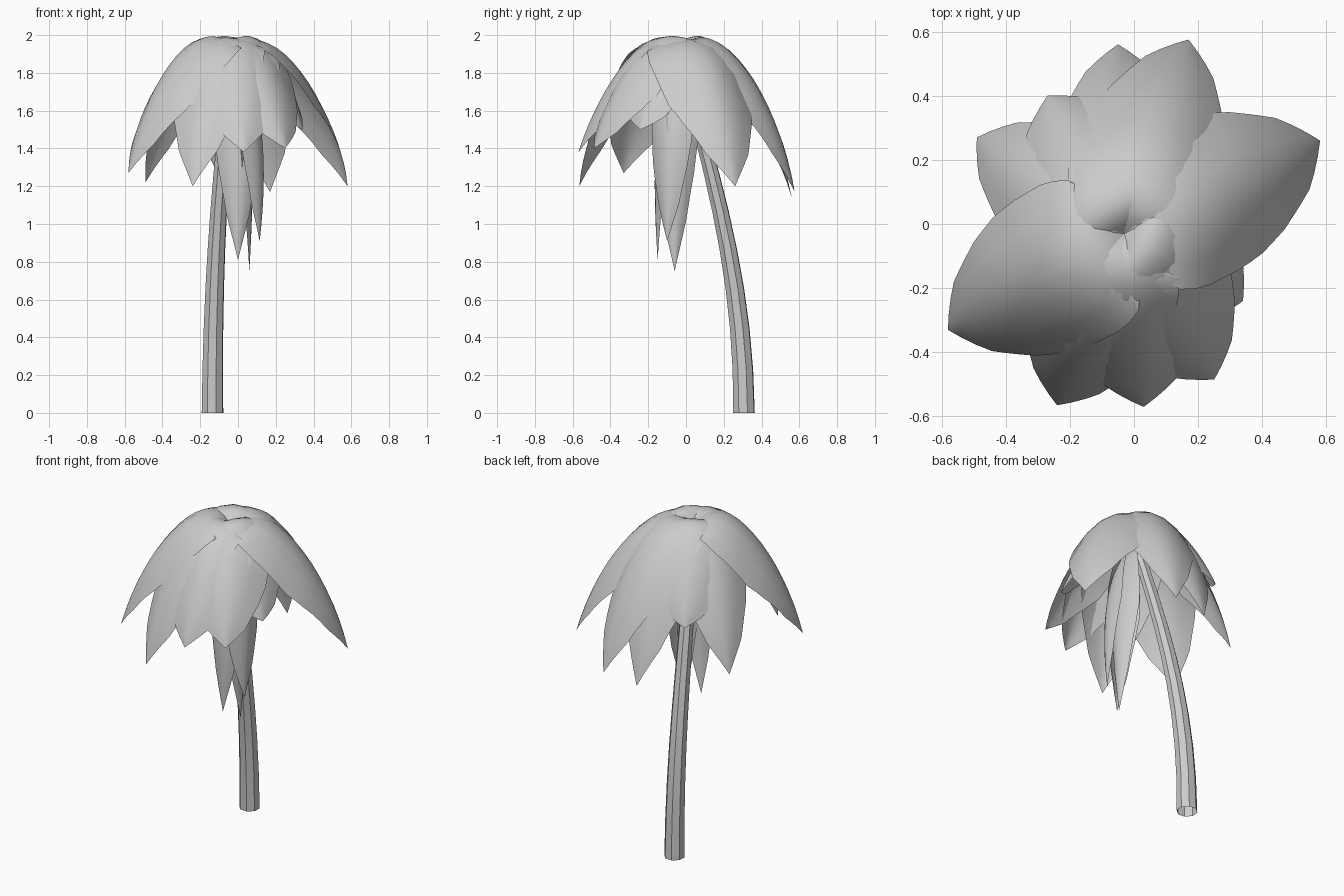
import bpy, bmesh
from math import sin, cos, tau
from mathutils import Vector as V

if "Cube" in bpy.data.objects:
    bpy.data.objects.remove(bpy.data.objects["Cube"])

CROWN = V((-0.03, -0.03, 1.93))


def bez(p, t):
    s = 1 - t
    return p[0]*s**3 + p[1]*3*s*s*t + p[2]*3*s*t*t + p[3]*t**3


def lerp_profile(pts, t):
    for (a, x), (b, y) in zip(pts, pts[1:]):
        if t <= b:
            return x + (y - x) * (t - a) / (b - a)
    return pts[-1][1]


def grid_object(name, rows, closed=False, angle=0.6):
    bm = bmesh.new()
    vs = [[bm.verts.new(p) for p in r] for r in rows]
    n = len(rows[0])
    for a, b in zip(vs, vs[1:]):
        for j in range(n if closed else n - 1):
            k = (j + 1) % n
            bm.faces.new((a[j], a[k], b[k], b[j]))
    bmesh.ops.remove_doubles(bm, verts=bm.verts, dist=1e-5)
    me = bpy.data.meshes.new(name)
    bm.to_mesh(me)
    bm.free()
    ob = bpy.data.objects.new(name, me)
    bpy.context.collection.objects.link(ob)
    bpy.ops.object.select_all(action='DESELECT')
    ob.select_set(True)
    bpy.context.view_layer.objects.active = ob
    bpy.ops.object.shade_smooth_by_angle(angle=angle)
    return ob


# Half width along the leaf, and how far its sides fold down
WIDTH = [(0, .05), (.06, .17), (.12, .23), (.22, .26), (.4, .255), (.5, .24),
         (.62, .205), (.82, .12), (1, 0)]
NARROW = [(0, .04), (.12, .13), (.25, .20), (.4, .24), (.5, .235),
          (.62, .205), (.82, .12), (1, 0)]
FOLD = [(0, .1), (.1, .2), (.25, .5), (.5, .85), (1, .85)]


def leaf(name, spine, side, fold, scale, width=WIDTH):
    rows = []
    for i in range(17):
        t = i / 16
        w = lerp_profile(width, t) * scale
        f = fold * lerp_profile(FOLD, t)
        rows.append([bez(spine, t) + side * (w * s) + f * (w * s * s)
                     for s in (-1, -.67, -.33, 0, .33, .67, 1)])
    grid_object(name, rows)


# Curved eight-sided open trunk
path = [V((-.135, .307, 0)), V((-.135, .307, .7)), V((-.10, .145, 1.25)),
        V((-.03, -.03, 1.88))]
rows = []
for i in range(10):
    t = i / 9
    c = bez(path, t)
    r = .06 - .025 * t
    rows.append([c + V((r*cos(tau*(j+.4)/8), r*sin(tau*(j+.4)/8), 0)) for j in range(8)])
grid_object("trunk", rows, closed=True, angle=0.3)

# Arching crown leaves: tip position and width scale
tips = [(.58, .26, 1.20, 1.0), (-.58, -.33, 1.27, 1.0), (.17, .575, 1.17, .9),
        (-.05, .56, 1.14, .85), (-.49, .27, 1.22, .85), (-.27, .40, 1.50, .9),
        (-.24, -.565, 1.20, .9), (.03, -.57, 1.38, .9), (.25, -.485, 1.40, .9),
        (.34, -.24, 1.50, .85)]
for i, (x, y, z, s) in enumerate(tips):
    tip = V((x, y, z))
    base = V((CROWN.x, CROWN.y, 0))
    h = V((x, y, 0)) - base
    lift = .012 * ((i * 3) % 4 - 1.5)   # stagger overlapping leaves
    spine = [CROWN, base + h*.3 + V((0, 0, 2.14 + lift)),
             base + h*.8 + V((0, 0, 1.73 + lift)), tip]
    side = V((-h.y, h.x, 0)).normalized()
    leaf(f"crown_leaf_{i+1}", spine, side, V((0, 0, -1)), s)

# Withered leaves hanging beside the trunk: tip and facing direction
hanging = [((0, -.15, .81), (0, -1, 0)), ((.06, -.06, .75), (1, 0, 0)),
           ((.115, -.10, .91), (.9, -.45, 0))]
for i, (p, f) in enumerate(hanging):
    tip, f = V(p), V(f).normalized()
    top = V((CROWN.x, CROWN.y, 1.86))
    out = V((tip.x, tip.y, 0))
    spine = [top, out + f*.03 + V((0, 0, 1.68)), out + f*.03 + V((0, 0, 1.25)), tip]
    leaf(f"hanging_leaf_{i+1}", spine, V((-f.y, f.x, 0)), f * -.6, .5, NARROW)
